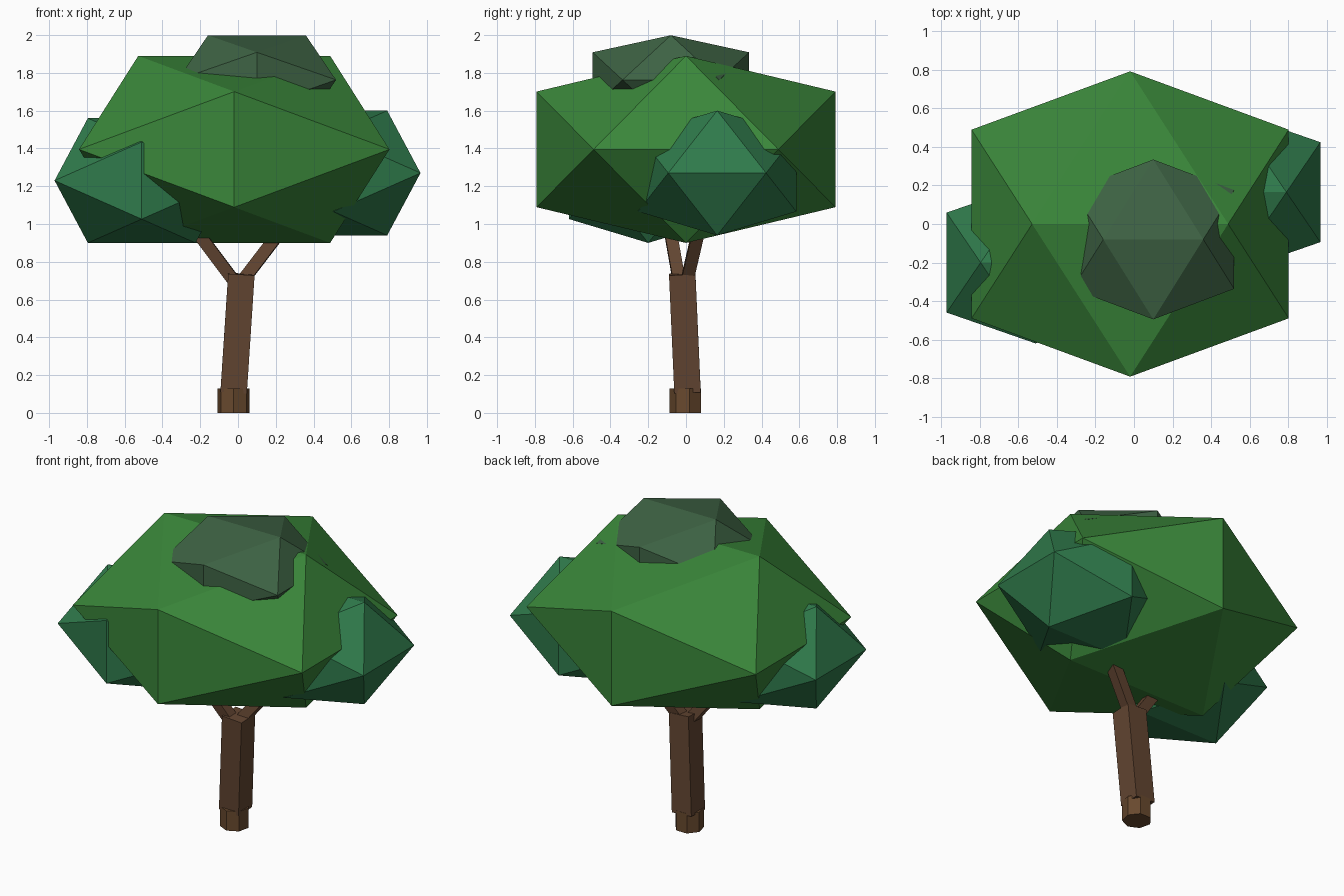
import bpy, bmesh, math
from mathutils import Vector, Matrix

if "Cube" in bpy.data.objects:
    bpy.data.objects.remove(bpy.data.objects["Cube"])


def srgb(r, g, b):
    lin = [(c / 255 / 12.92) if c <= 10 else ((c / 255 + 0.055) / 1.055) ** 2.4 for c in (r, g, b)]
    return (*lin, 1.0)


def material(name, rgb):
    m = bpy.data.materials.new(name)
    m.diffuse_color = srgb(*rgb)
    m.use_nodes = True
    m.node_tree.nodes["Principled BSDF"].inputs["Base Color"].default_value = m.diffuse_color
    return m


LEAF = material("leaf green", (58, 135, 58))
SIDE = material("blue green", (47, 122, 75))
CROWN = material("grey green", (62, 99, 68))
BARK = material("bark brown", (98, 69, 49))
ROOT = material("root brown", (104, 73, 46))


def finish(name, bm, mat):
    bmesh.ops.recalc_face_normals(bm, faces=bm.faces)
    me = bpy.data.meshes.new(name)
    bm.to_mesh(me)
    bm.free()
    me.materials.append(mat)
    ob = bpy.data.objects.new(name, me)
    bpy.context.collection.objects.link(ob)
    return ob


def leaf_clump(name, centre, unit, mat):
    """Stretched icosahedron with its top edge along x."""
    phi = (1 + math.sqrt(5)) / 2
    bm = bmesh.new()
    for s in (-1, 1):
        for t in (-1, 1):
            for p in ((s, 0, t * phi), (0, s * phi, t), (s * phi, t, 0)):
                bm.verts.new([c + u * v for c, u, v in zip(centre, unit, p)])
    bmesh.ops.convex_hull(bm, input=bm.verts)
    return finish(name, bm, mat)


def beam(name, start, end, width, mat):
    """Square beam between two points."""
    a, b = Vector(start), Vector(end)
    d = b - a
    turn = Vector((0, 0, 1)).rotation_difference(d).to_matrix().to_4x4()
    bm = bmesh.new()
    bmesh.ops.create_cube(bm, size=1, matrix=Matrix.Translation((a + b) / 2) @ turn
                          @ Matrix.Diagonal((width, width, d.length, 1)))
    return finish(name, bm, mat)


# Foliage
leaf_clump("main_canopy", (-0.02, 0, 1.395), (0.508, 0.489, 0.306), LEAF)
leaf_clump("left_canopy", (-0.51, -0.20, 1.23), (0.285, 0.259, 0.204), SIDE)
leaf_clump("right_canopy", (0.505, 0.165, 1.27), (0.285, 0.259, 0.204), SIDE)
leaf_clump("top_canopy", (0.10, -0.08, 1.763), (0.259, 0.256, 0.146), CROWN)

# Leaning trunk and two branches
beam("trunk", (-0.023, 0.008, 0.11), (0.018, -0.02, 0.735), 0.14, BARK)
beam("left_branch", (-0.015, -0.035, 0.69), (-0.27, -0.095, 1.03), 0.065, BARK)
beam("right_branch", (0.025, 0.005, 0.70), (0.27, 0.08, 1.02), 0.065, BARK)

# Seven-sided root collar with a corner facing the front
bm = bmesh.new()
ring = [bm.verts.new((-0.023 + 0.087 * math.sin(2 * math.pi * i / 7),
                      -0.087 * math.cos(2 * math.pi * i / 7), 0)) for i in range(7)]
base = bm.faces.new(ring)
top = bmesh.ops.extrude_face_region(bm, geom=[base], use_keep_orig=True)["geom"]
bmesh.ops.translate(bm, vec=(0, 0, 0.128), verts=[g for g in top if isinstance(g, bmesh.types.BMVert)])
finish("root_collar", bm, ROOT)
